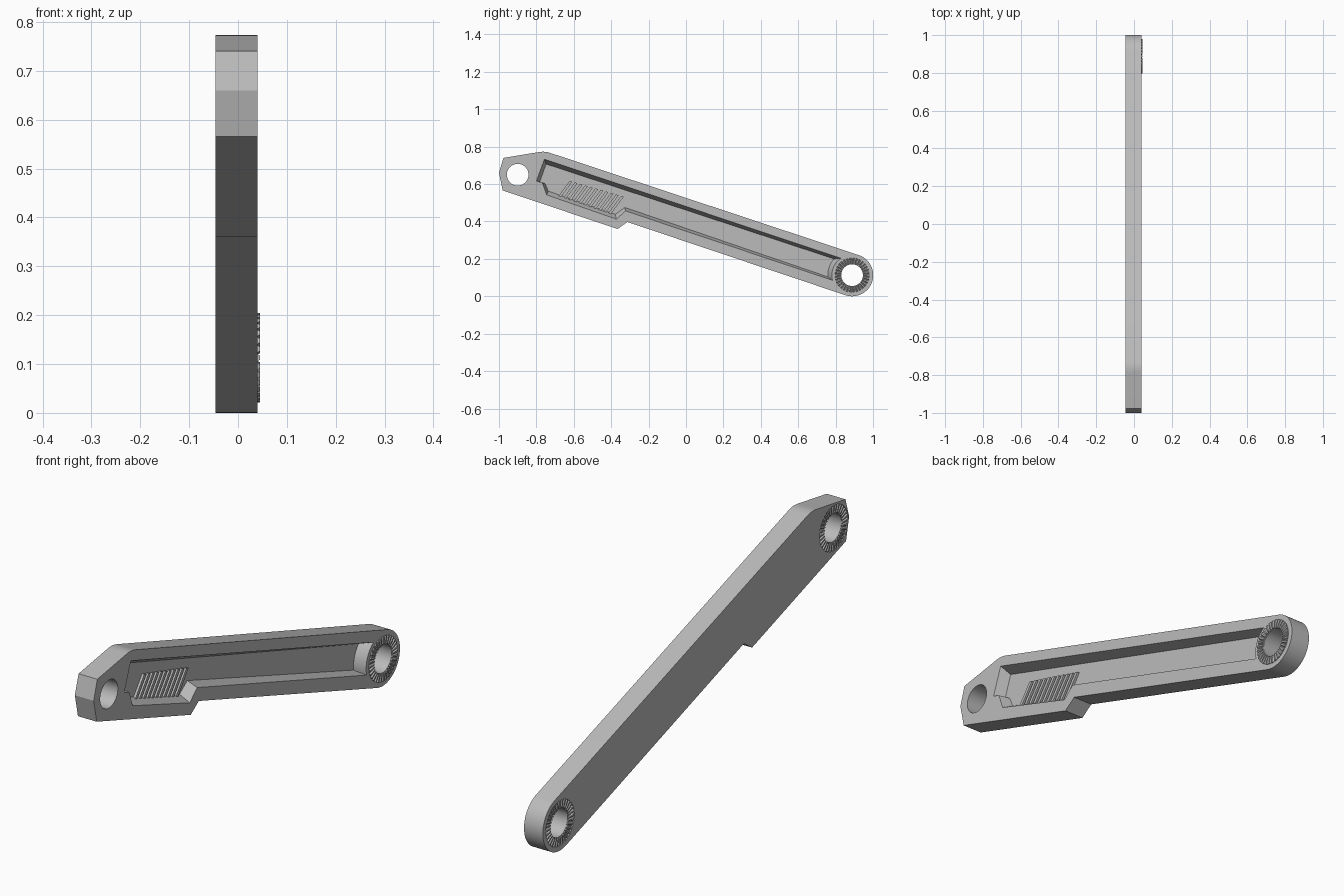
import bpy, bmesh
from math import sin, cos, radians, pi

if "Cube" in bpy.data.objects:
    bpy.data.objects.remove(bpy.data.objects["Cube"], do_unlink=True)

grey = bpy.data.materials.new("grey_metal")
grey.use_nodes = True
COLOUR = (0.5, 0.5, 0.5, 1)
grey.diffuse_color = COLOUR
grey.node_tree.nodes["Principled BSDF"].inputs["Base Color"].default_value = COLOUR

BACK, FACE, FLOOR = -0.046, 0.04, -0.003
PIVOT, EYE = (0.888, 0.113), (-0.9, 0.65)
BORE, RING = 0.058, 0.093
TILT = radians(18.4)


def arc(c, r, start, end, n):
    """Points in the y-z plane, angles in degrees."""
    angles = [radians(start + (end - start) * i / n) for i in range(n + 1)]
    return [(c[0] + r * cos(a), c[1] + r * sin(a)) for a in angles]


def add_loft(bm, low, x_low, high, x_high):
    """Solid between two outlines with equal point counts."""
    a = [bm.verts.new((x_low, *p)) for p in low]
    b = [bm.verts.new((x_high, *p)) for p in high]
    bm.faces.new(a)
    bm.faces.new(b)
    for i in range(len(a)):
        j = (i + 1) % len(a)
        bm.faces.new((a[i], a[j], b[j], b[i]))


def finish(name, bm):
    bmesh.ops.recalc_face_normals(bm, faces=bm.faces)
    mesh = bpy.data.meshes.new(name)
    bm.to_mesh(mesh)
    bm.free()
    mesh.materials.append(grey)
    obj = bpy.data.objects.new(name, mesh)
    bpy.context.collection.objects.link(obj)
    return obj


def solid(name, low, x_low, high, x_high):
    bm = bmesh.new()
    add_loft(bm, low, x_low, high, x_high)
    return finish(name, bm)


def cut(target, cutter):
    mod = target.modifiers.new("cut", "BOOLEAN")
    mod.operation, mod.solver, mod.object = "DIFFERENCE", "EXACT", cutter
    bpy.context.view_layer.objects.active = target
    bpy.ops.object.modifier_apply(modifier=mod.name)
    bpy.data.objects.remove(cutter, do_unlink=True)


# Arm body: rounded pivot end, stepped underside, faceted eye end
outline = arc(PIVOT, 0.113, -108.4, 71.6, 32)
outline += arc((-0.765, 0.652), 0.121, 71.6, 101, 6)
outline += [(-0.976, 0.74), (-1, 0.66), (-0.98, 0.566), (-0.366, 0.36), (-0.313, 0.397)]
arm = solid("arm_body", outline, BACK, outline, FACE)

# Drafted pocket, opening wider than its floor
left_open = [(-0.757, 0.733), (-0.8, 0.617), (-0.768, 0.607), (-0.745, 0.542),
             (-0.372, 0.412), (-0.323, 0.456)]
left_floor = [(-0.748, 0.707), (-0.782, 0.612), (-0.754, 0.604), (-0.736, 0.562),
              (-0.378, 0.438), (-0.327, 0.475)]
opening = left_open + arc(PIVOT, 0.108, 195, 123, 10)
floor = left_floor + arc(PIVOT, 0.13, 184, 138, 10)
cut(arm, solid("pocket_cutter", floor, FLOOR, opening, FACE + 0.0005))

# Through bores and shallow ring recesses in the back
for centre in (PIVOT, EYE):
    bore = arc(centre, BORE, 0, 352.5, 47)
    cut(arm, solid("bore_cutter", bore, -0.1, bore, 0.1))
    recess = arc(centre, RING, 0, 352.5, 47)
    cut(arm, solid("recess_cutter", recess, -0.1, recess, BACK + 0.006))


# Rings of radial locking teeth
def tooth_ring(name, centre, x_base, x_tip, count=32):
    bm = bmesh.new()
    step = 360 / count
    for i in range(count):
        a = i * step
        sections = []
        for w in (0.47, 0.2):
            lo, hi = a - w * step, a + w * step
            sections.append(arc(centre, BORE + 0.002, lo, hi, 1) + arc(centre, RING - 0.001, hi, lo, 1))
        add_loft(bm, sections[0], x_base, sections[1], x_tip)
    return finish(name, bm)


tooth_ring("pivot_face_teeth", PIVOT, FACE - 0.001, 0.0455)
tooth_ring("pivot_back_teeth", PIVOT, BACK + 0.007, BACK)
tooth_ring("eye_back_teeth", EYE, BACK + 0.007, BACK)

# Slanted grip ribs on the pocket floor
bm = bmesh.new()
for i in range(11):
    t = i / 10
    y, z = -0.69 + 0.275 * t, 0.525 - 0.08 * t
    rib = [(y, z), (y + 0.014, z - 0.005), (y + 0.082, z + 0.087), (y + 0.068, z + 0.092)]
    add_loft(bm, rib, FLOOR - 0.001, rib, FLOOR + 0.01)
finish("grip_ribs", bm)

# Smooth the rounded walls, keep edges crisp
bpy.ops.object.select_all(action="DESELECT")
arm.select_set(True)
bpy.context.view_layer.objects.active = arm
bpy.ops.object.shade_smooth_by_angle(angle=radians(25))
